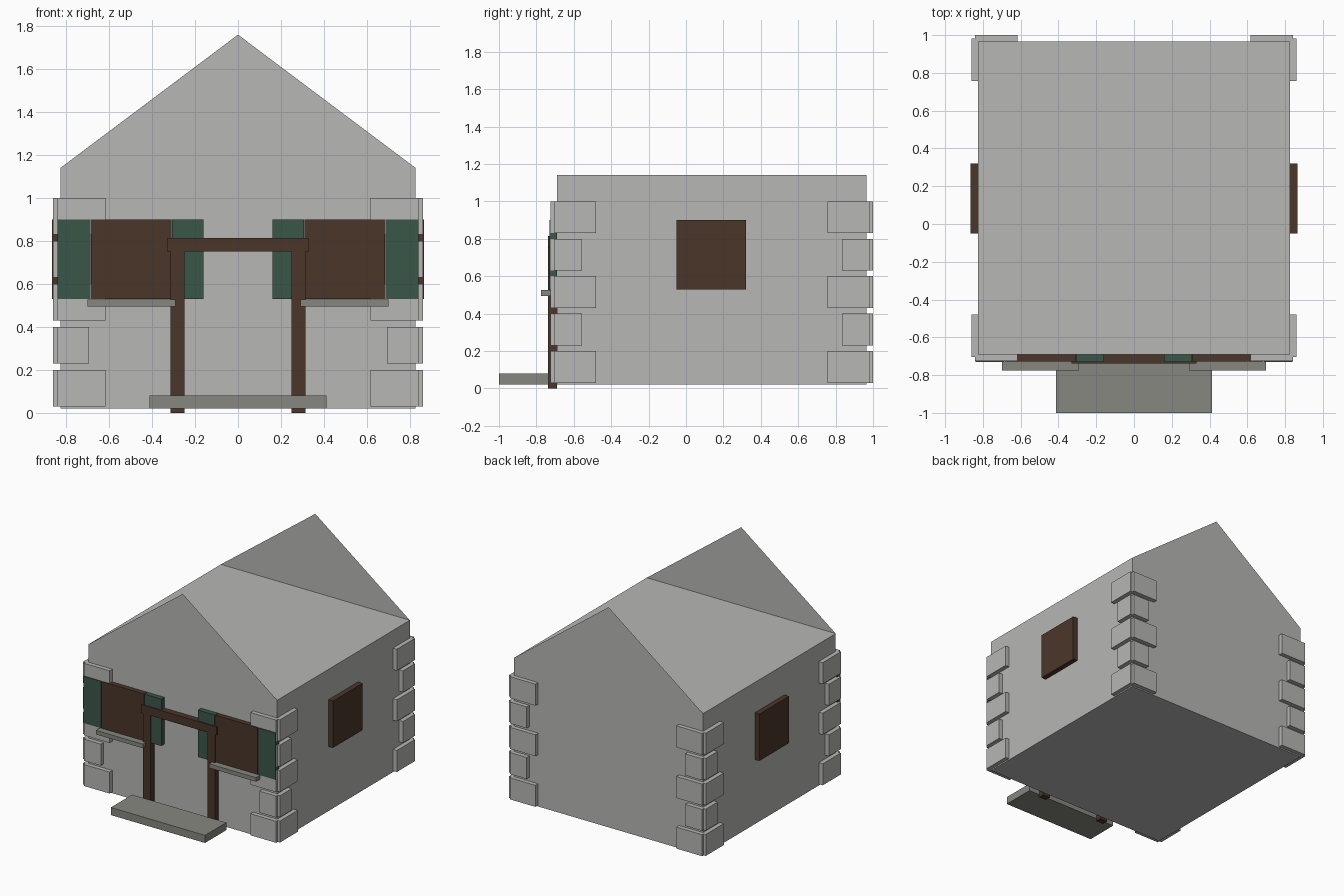
import bpy, bmesh

if "Cube" in bpy.data.objects:
    bpy.data.objects.remove(bpy.data.objects["Cube"])


def material(name, r, g, b):
    def lin(c):
        c /= 255
        return c / 12.92 if c <= 0.04045 else ((c + 0.055) / 1.055) ** 2.4
    m = bpy.data.materials.new(name)
    m.diffuse_color = (lin(r), lin(g), lin(b), 1)
    m.use_nodes = True
    m.node_tree.nodes["Principled BSDF"].inputs["Base Color"].default_value = m.diffuse_color
    return m


WALL = material("pale stone", 183, 183, 181)
SLAB = material("dark stone", 135, 135, 128)
WOOD = material("brown wood", 74, 54, 41)
GREEN = material("green paint", 58, 86, 73)


def add_mesh(name, verts, faces, mat):
    me = bpy.data.meshes.new(name)
    me.from_pydata(verts, [], faces)
    me.materials.append(mat)
    ob = bpy.data.objects.new(name, me)
    bpy.context.collection.objects.link(ob)
    return ob


def box(name, x, y, z, mat):
    """Box from (low, high) ranges on each axis."""
    x, y, z = sorted(x), sorted(y), sorted(z)
    verts = [(a, b, c) for c in z for b in y for a in x]
    faces = [(0, 2, 3, 1), (4, 5, 7, 6), (0, 1, 5, 4),
             (2, 6, 7, 3), (0, 4, 6, 2), (1, 3, 7, 5)]
    return add_mesh(name, verts, faces, mat)


W, Y0, Y1 = 0.826, -0.69, 0.966        # wall half width, front and back

# House shell: flat ceiling with a flat gable standing at each end
profile = [(-W, 0.02), (W, 0.02), (W, 1.14), (0, 1.76), (-W, 1.14)]
verts = [(x, y, z) for y in (Y0, Y1) for x, z in profile]
add_mesh("house_walls", verts,
         [(0, 1, 2, 3, 4), (9, 8, 7, 6, 5), (1, 6, 7, 2),
          (5, 0, 4, 9), (5, 6, 1, 0), (4, 2, 7, 9)], WALL)

# Corner stones: two plates per course, alternating long and short
for s, side in ((-1, "left"), (1, "right")):
    for y, d, end in ((Y0, -1, "front"), (Y1, 1, "back")):
        for i in range(5):
            z = (0.03 + 0.2 * i, 0.2 + 0.2 * i)
            inset = 0.21 if i % 2 == 0 else 0.133
            name = f"corner_stone_{end}_{side}_{i + 1}"
            box(name + "_end", (s * (W - inset), s * (W + 0.015)),
                (y - d * 0.005, y + d * 0.034), z, WALL)
            box(name + "_side", (s * (W - 0.005), s * (W + 0.034)),
                (y - d * inset, y + d * 0.015), z, WALL)

    # Front window with shutters and sill
    zw = (0.53, 0.9)
    box(f"front_window_{side}", (s * 0.31, s * 0.683), (Y0 + 0.005, -0.729), zw, WOOD)
    box(f"inner_shutter_{side}", (s * 0.16, s * 0.307), (Y0, -0.73), zw, GREEN)
    box(f"outer_shutter_{side}", (s * 0.687, s * 0.84), (Y0, -0.73), zw, GREEN)
    box(f"window_sill_{side}", (s * 0.29, s * 0.7), (-0.775, -0.722), (0.495, 0.527), SLAB)

    # Side window
    box(f"side_window_{side}", (s * (W - 0.005), s * 0.866), (-0.05, 0.32), zw, WOOD)

    # Door post
    box(f"door_post_{side}", (s * 0.248, s * 0.314), (Y0, -0.738), (0, 0.75), WOOD)

# Door lintel and step
box("door_lintel", (-0.33, 0.33), (Y0, -0.738), (0.75, 0.815), WOOD)
box("door_step", (-0.412, 0.412), (-1.0, -0.735), (0.02, 0.08), SLAB)
